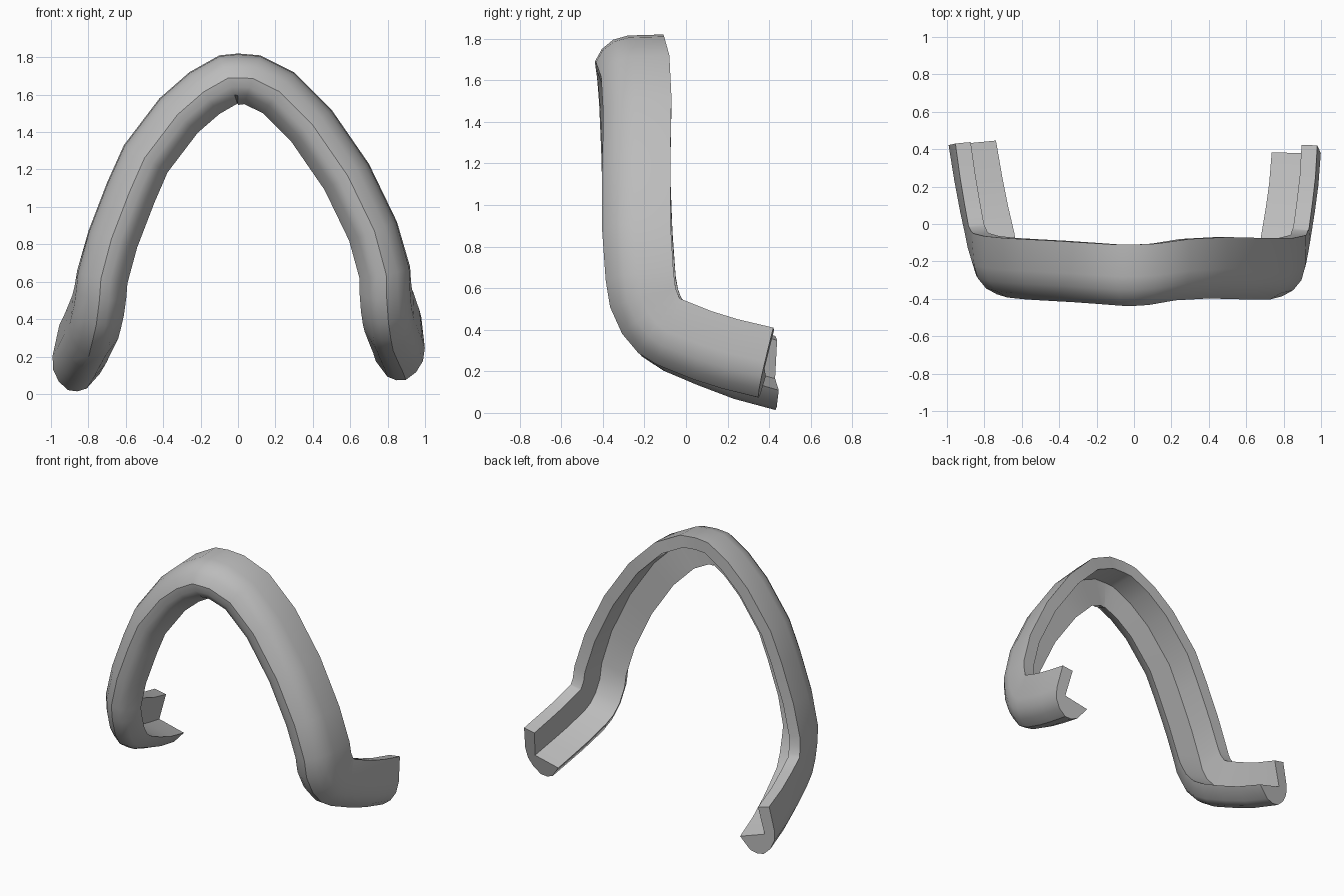
import bpy, bmesh, math
from mathutils import Vector

cube = bpy.data.objects.get("Cube")
if cube:
    bpy.data.objects.remove(cube, do_unlink=True)

grey = bpy.data.materials.new("satin grey")
grey.use_nodes = True
colour = (0.5, 0.5, 0.5, 1)
grey.diffuse_color = colour
grey.node_tree.nodes["Principled BSDF"].inputs["Base Color"].default_value = colour

# L-shaped section with a rounded outer corner: (inward, toward front) from the outer back edge
SECTION = [(0, 0), (.005, .17), (.025, .24), (.07, .295), (.13, .328), (.18, .322),
           (.225, .295), (.275, .2), (.085, .19), (.085, 0)]

# Outer back edge of the arch from foot to foot: x, y, z, pitch, outward lean in degrees
PATH = [
    # right foot and its bend
    (-.955, .43, .37, 87, -14), (-.93, .25, .42, 83, -12), (-.905, .1, .48, 78, -10),
    (-.885, -.01, .53, 70, -7), (-.88, -.02, .55, 52, -5), (-.875, -.03, .57, 34, -2),
    (-.87, -.04, .6, 15, 0),
    # arch
    (-.86, -.05, .66, 3, 0), (-.8, -.065, .87, 0, 0), (-.7, -.075, 1.13, 0, 0),
    (-.61, -.08, 1.33, 0, 0), (-.42, -.09, 1.58, 0, 0), (-.26, -.1, 1.72, 0, 0),
    (-.1, -.11, 1.81, 0, 0), (0, -.11, 1.82, 0, 0), (.12, -.105, 1.81, 0, 0),
    (.3, -.08, 1.72, 0, 0), (.5, -.07, 1.52, 0, 0), (.7, -.075, 1.23, 0, 0),
    (.85, -.075, .92, 0, 0), (.92, -.06, .68, 3, 0),
    # left bend and foot
    (.925, -.05, .6, 15, 0), (.928, -.04, .575, 34, 1), (.93, -.035, .56, 52, 3),
    (.935, -.03, .55, 68, 4), (.955, .12, .49, 73, 6), (.97, .25, .45, 75, 7),
    (.98, .42, .41, 76, 8)]


def depth_direction(pitch, lean):
    p, l = math.radians(pitch), math.radians(lean)
    return Vector((math.sin(l), -math.cos(p) * math.cos(l), -math.sin(p) * math.cos(l)))


edges = [Vector(s[:3]) for s in PATH]
depths = [depth_direction(*s[3:]) for s in PATH]
centres = [e + d * .2 for e, d in zip(edges, depths)]

# Sweep the section along the path
bm = bmesh.new()
rings = []
last = len(PATH) - 1
for i, (edge, depth) in enumerate(zip(edges, depths)):
    tangent = centres[min(i + 1, last)] - centres[max(i - 1, 0)]
    inward = tangent.cross(depth).normalized()
    rings.append([bm.verts.new(edge + inward * a + depth * b) for a, b in SECTION])

n = len(SECTION)
for r, s in zip(rings, rings[1:]):
    for k in range(n):
        j = (k + 1) % n
        bm.faces.new((r[k], r[j], s[j], s[k]))

# Flat ends of the feet
bm.faces.new(rings[0])
bm.faces.new(reversed(rings[-1]))
bmesh.ops.recalc_face_normals(bm, faces=bm.faces)

mesh = bpy.data.meshes.new("arched_trim")
bm.to_mesh(mesh)
bm.free()
mesh.materials.append(grey)
trim = bpy.data.objects.new("arched_trim", mesh)
bpy.context.collection.objects.link(trim)

bpy.ops.object.select_all(action='DESELECT')
trim.select_set(True)
bpy.context.view_layer.objects.active = trim
bpy.ops.object.shade_smooth_by_angle(angle=math.radians(35))
